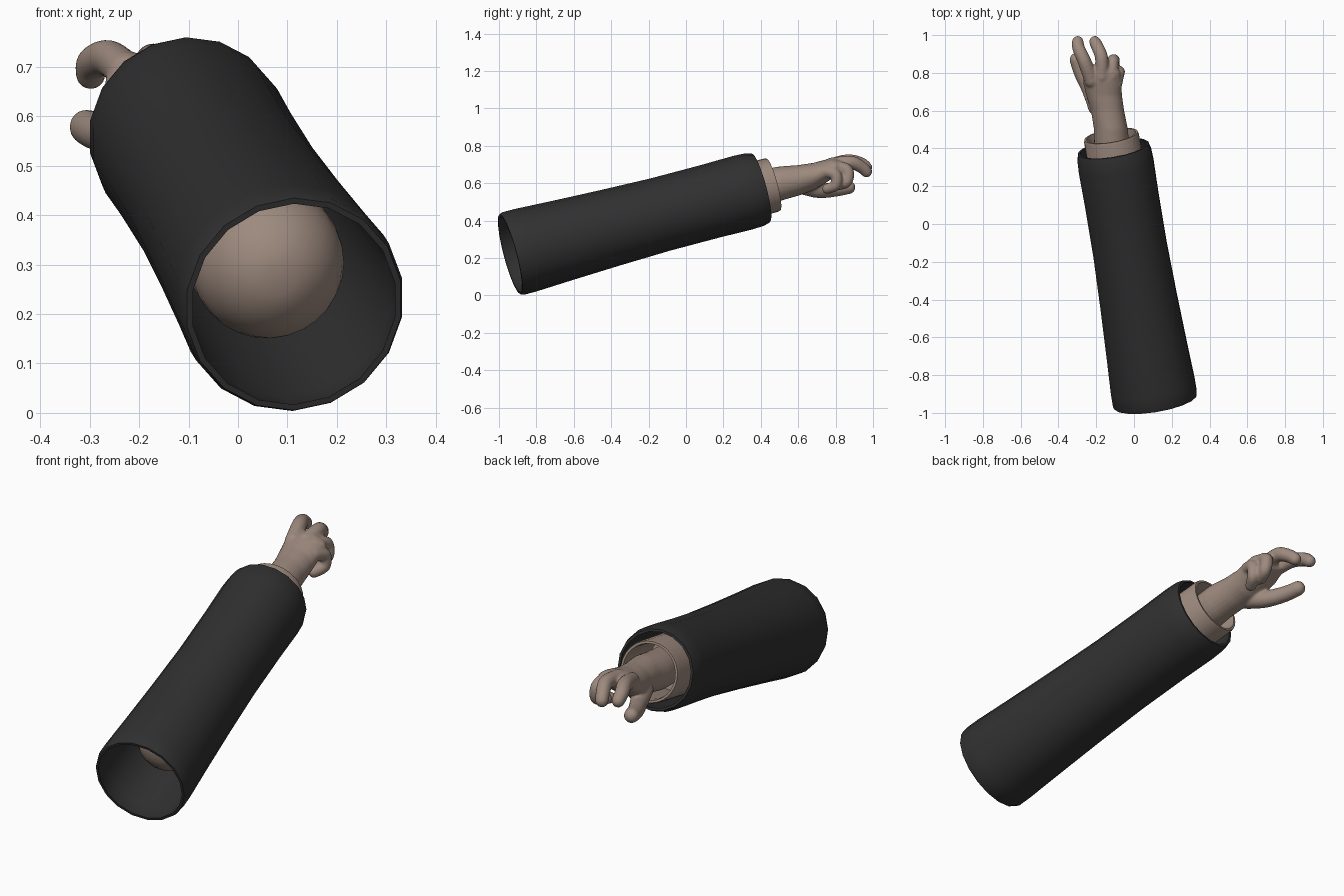
import bpy, bmesh, math
from mathutils import Vector, Matrix

cube = bpy.data.objects.get("Cube")
if cube:
    bpy.data.objects.remove(cube)


def material(name, rgb):
    m = bpy.data.materials.new(name)
    m.use_nodes = True
    m.diffuse_color = (*rgb, 1)
    b = m.node_tree.nodes["Principled BSDF"]
    b.inputs["Base Color"].default_value = (*rgb, 1)
    b.inputs["Roughness"].default_value = 0.8
    return m


cloth = material("charcoal cloth", (0.03, 0.03, 0.03))
skin = material("dusky skin", (0.34, 0.255, 0.21))

START, END = Vector((0.113, -0.94, 0.22)), Vector((-0.11, 0.40, 0.575))
AXIS = (END - START).normalized()


def finish(name, bm, mat, angle=60):
    bmesh.ops.recalc_face_normals(bm, faces=bm.faces)
    me = bpy.data.meshes.new(name)
    bm.to_mesh(me)
    bm.free()
    me.materials.append(mat)
    ob = bpy.data.objects.new(name, me)
    bpy.context.collection.objects.link(ob)
    bpy.ops.object.select_all(action='DESELECT')
    ob.select_set(True)
    bpy.context.view_layer.objects.active = ob
    bpy.ops.object.shade_smooth_by_angle(angle=math.radians(angle))
    return ob


def loft(bm, rings, sides, axis, closed_loop=False):
    """Skin rings of (centre, half width, half height) square to the axis."""
    u = (Vector((1, 0, 0)) - axis * axis.x).normalized()
    v = u.cross(axis)
    loops = []
    for c, ru, rv in rings:
        ring = []
        for i in range(sides):
            a = math.tau * i / sides
            ring.append(bm.verts.new(c + u * ru * math.sin(a) + v * rv * math.cos(a)))
        loops.append(ring)
    pairs = list(zip(loops, loops[1:]))
    if closed_loop:
        pairs.append((loops[-1], loops[0]))
    else:
        bm.faces.new(loops[0])
        bm.faces.new(loops[-1])
    for a, b in pairs:
        for i in range(sides):
            j = (i + 1) % sides
            bm.faces.new((a[i], a[j], b[j], b[i]))


def along(t, r):
    return (START.lerp(END, t), r, r)


# Outer sleeve: open tube with a thin wall and softly drawn-in hems
outer = [(0, .222), (.012, .228), (.06, .228), (.2, .219), (.4, .208), (.6, .2),
         (.8, .2), (.93, .203), (.975, .2), (1, .19)]
bm = bmesh.new()
wall = [along(t, r) for t, r in outer]
wall += [along(t, r - .012) for t, r in reversed(outer)]
loft(bm, wall, 18, AXIS, closed_loop=True)
finish("outer_sleeve", bm, cloth)

# Inner sleeve: rounded closed end inside, hollow cuff at the wrist
R, SHOULDER = .155, .24
dome = []
for k in range(1, 9):
    a = math.pi / 2 * k / 8
    dome.append(along(SHOULDER - R * math.cos(a) / 1.4, R * math.sin(a)))
tube = dome + [along(t, r) for t, r in
               [(.7, .15), (1.04, .147), (1.05, .143), (1.05, .132), (1.03, .128), (.85, .128)]]
bm = bmesh.new()
loft(bm, tube, 28, AXIS)
finish("inner_cuff", bm, skin, 50)

# Hand: lofted wrist and palm fused with finger chains
bm = bmesh.new()
palm = [(.30, -.105, .565, .09, .09), (.42, -.118, .58, .093, .095), (.5, -.122, .597, .09, .093),
        (.6, -.14, .615, .088, .082), (.68, -.158, .635, .095, .074), (.75, -.168, .665, .102, .062),
        (.8, -.167, .685, .097, .047), (.835, -.167, .69, .075, .03)]
loft(bm, [(Vector((x, y, z)), rx, rz) for y, x, z, rx, rz in palm], 24, Vector((0, 1, 0)))


def finger(points, r0, r1):
    pts = [Vector(p) for p in points]
    steps = 6
    total = (len(pts) - 1) * steps
    for k in range(total + 1):
        i = min(k // steps, len(pts) - 2)
        # Smooth curve through the joints
        p0, p1, p2 = pts[max(i - 1, 0)], pts[i], pts[i + 1]
        p3 = pts[min(i + 2, len(pts) - 1)]
        f = k / steps - i
        c = (p1 * 2 + (p2 - p0) * f + (p0 * 2 - p1 * 5 + p2 * 4 - p3) * f * f
             + (p1 * 3 - p0 - p2 * 3 + p3) * f ** 3) / 2
        bmesh.ops.create_uvsphere(bm, u_segments=14, v_segments=10,
                                  radius=r0 + (r1 - r0) * k / total,
                                  matrix=Matrix.Translation(c))


finger([(-.225, .76, .69), (-.262, .86, .718), (-.293, .93, .708), (-.298, .965, .685)], .04, .031)
finger([(-.17, .78, .70), (-.172, .88, .712), (-.195, .94, .685), (-.207, .965, .662)], .038, .031)
finger([(-.12, .78, .69), (-.112, .86, .67), (-.105, .86, .61), (-.12, .81, .59)], .035, .029)
finger([(-.095, .74, .665), (-.08, .80, .645), (-.08, .80, .59), (-.105, .755, .57)], .033, .028)
finger([(-.2, .62, .585), (-.235, .71, .562), (-.28, .80, .567), (-.306, .87, .578)], .045, .036)
hand = finish("hand", bm, skin, 180)
fuse = hand.modifiers.new("fuse", 'REMESH')
fuse.mode = 'VOXEL'
fuse.voxel_size = .007
fuse.use_smooth_shade = True
soften = hand.modifiers.new("soften", 'SMOOTH')
soften.factor = .5
soften.iterations = 5
